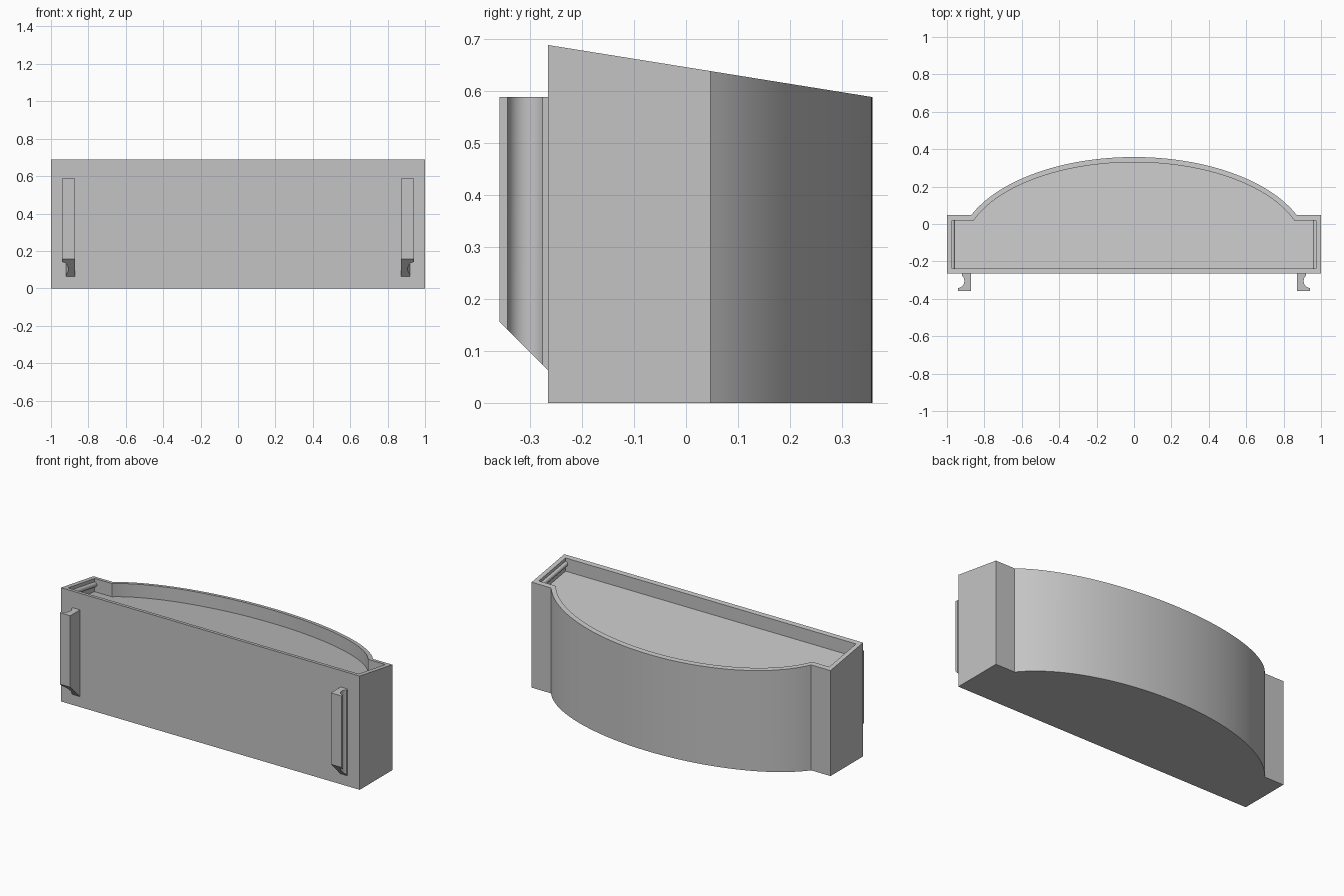
import bpy, bmesh, math

cube = bpy.data.objects.get("Cube")
if cube:
    bpy.data.objects.remove(cube)

GREY = (0.55, 0.55, 0.55, 1)
grey = bpy.data.materials.new("light grey")
grey.use_nodes = True
grey.diffuse_color = GREY
grey.node_tree.nodes["Principled BSDF"].inputs["Base Color"].default_value = GREY

FRONT, STEP, BACK = -0.265, 0.047, 0.358   # depths of front, shoulder and bow
WALL, POCKET = 0.028, 0.08


def rim(y):
    """Height of the sloping top at depth y."""
    return 0.688 - 0.1 * (y - FRONT) / (BACK - FRONT)


def finish(bm, name):
    bmesh.ops.recalc_face_normals(bm, faces=bm.faces)
    mesh = bpy.data.meshes.new(name)
    bm.to_mesh(mesh)
    bm.free()
    mesh.materials.append(grey)
    obj = bpy.data.objects.new(name, mesh)
    bpy.context.collection.objects.link(obj)
    bpy.ops.object.select_all(action='DESELECT')
    obj.select_set(True)
    bpy.context.view_layer.objects.active = obj
    bpy.ops.object.shade_smooth_by_angle(angle=math.radians(30))
    return obj


def outline(inset, steps=64):
    """Bow-backed plan shape, moved inwards by inset."""
    a, b, cy = 0.94 - inset, 0.5 - inset, BACK - 0.5
    x, front, step = 1 - inset, FRONT + inset, STEP - inset
    start = math.asin((step - cy) / b)
    pts = [(-x, front), (x, front), (x, step)]
    for i in range(steps + 1):
        t = start + (math.pi - 2 * start) * i / steps
        pts.append((a * math.cos(t), cy + b * math.sin(t)))
    return pts + [(-x, step)]


def bridge(bm, low, high):
    for i in range(len(low)):
        j = (i + 1) % len(low)
        bm.faces.new((low[i], low[j], high[j], high[i]))


# Tray body: outer wall, rim, shallow pocket and its sloping floor
bm = bmesh.new()
outer, inner = outline(0), outline(WALL)
base = [bm.verts.new((x, y, 0)) for x, y in outer]
top = [bm.verts.new((x, y, rim(y))) for x, y in outer]
lip = [bm.verts.new((x, y, rim(y))) for x, y in inner]
floor = [bm.verts.new((x, y, rim(y) - POCKET)) for x, y in inner]
for low, high in ((base, top), (top, lip), (lip, floor)):
    bridge(bm, low, high)
bm.faces.new(base)
bm.faces.new(floor)
finish(bm, "tray_body")


def snap_bead(side, name):
    """Rounded rib along the inside of an end wall."""
    bm = bmesh.new()
    rings = []
    for y in (FRONT + WALL, STEP - WALL):
        rings.append([bm.verts.new((side * (1 - WALL + 0.015 * math.cos(t)), y,
                                    rim(y) - 0.035 + 0.015 * math.sin(t)))
                      for t in (math.tau * i / 16 for i in range(16))])
    bridge(bm, *rings)
    for ring in rings:
        bm.faces.new(ring)
    finish(bm, name)


def hook(side, name):
    """Upright mounting rail, hollowed on its outer side, with a slanted foot."""
    profile = [(0.872, FRONT), (0.872, -BACK), (0.942, -BACK), (0.942, -0.343)]
    for i in range(1, 17):
        t = math.radians(-90 + 140 * i / 16)
        profile.append((0.945 - 0.038 * math.cos(t), -0.305 + 0.038 * math.sin(t)))
    profile.append((0.92, FRONT))
    bm = bmesh.new()
    low = [bm.verts.new((side * x, y, 0.063 + FRONT - y)) for x, y in profile]
    high = [bm.verts.new((side * x, y, 0.588)) for x, y in profile]
    bridge(bm, low, high)
    bm.faces.new(low)
    bm.faces.new(high)
    finish(bm, name)


for side, word in ((1, "left"), (-1, "right")):
    snap_bead(side, word + "_snap_bead")
    hook(side, word + "_mounting_hook")
